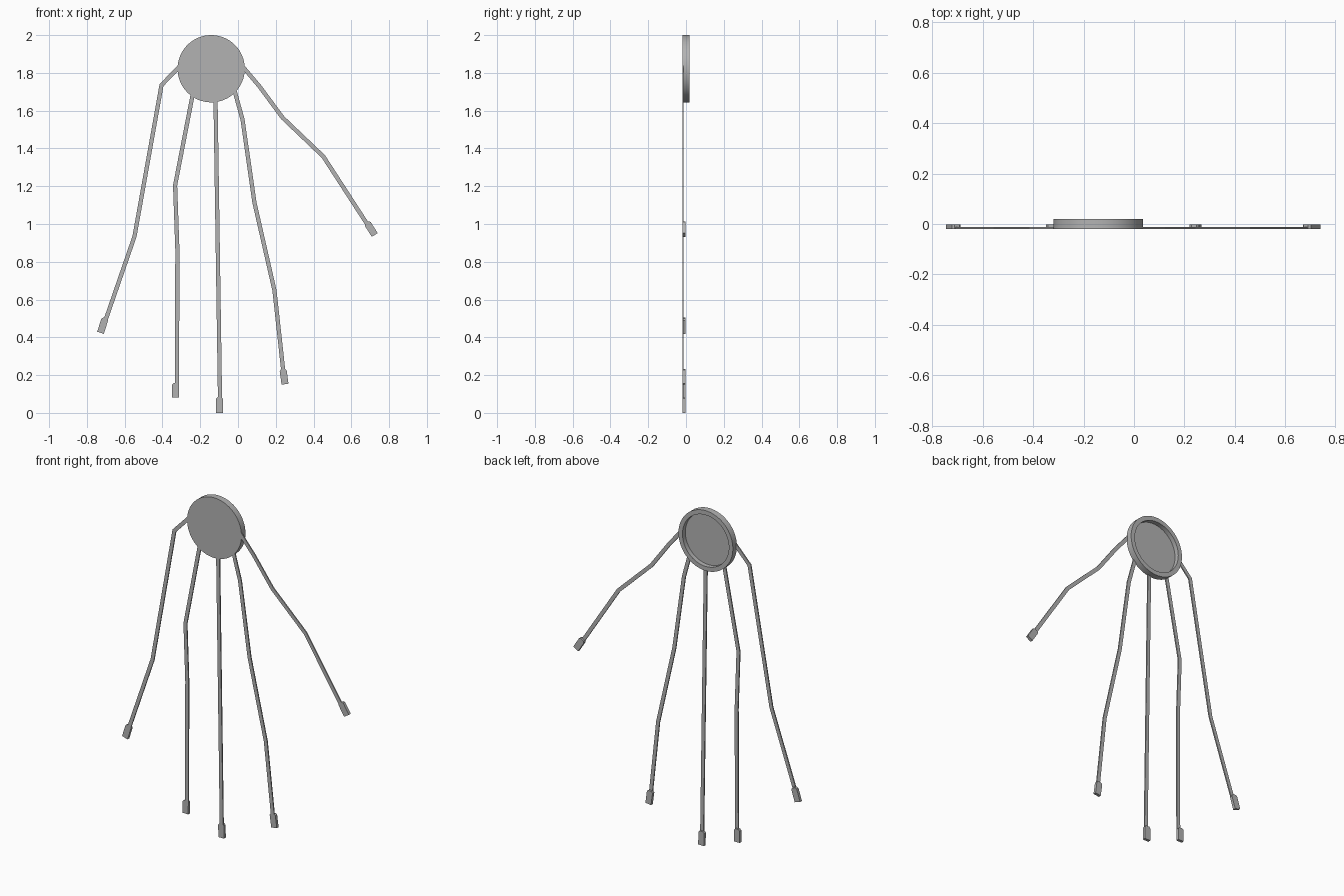
import bpy
import bmesh
import math
from mathutils import Vector

cube = bpy.data.objects.get("Cube")
if cube:
    bpy.data.objects.remove(cube, do_unlink=True)

grey = bpy.data.materials.new("plain grey")
grey.use_nodes = True
grey.diffuse_color = (0.45, 0.45, 0.45, 1)
grey.node_tree.nodes["Principled BSDF"].inputs["Base Color"].default_value = grey.diffuse_color

FRONT = -0.019    # shared front plane of every part
BACK = 0.019


def finish(name, bm):
    bmesh.ops.recalc_face_normals(bm, faces=bm.faces)
    mesh = bpy.data.meshes.new(name)
    bm.to_mesh(mesh)
    bm.free()
    mesh.materials.append(grey)
    obj = bpy.data.objects.new(name, mesh)
    bpy.context.collection.objects.link(obj)
    return obj


def plate(name, outline, depth):
    """Extrude an outline of (x, z) points backwards from the front plane."""
    bm = bmesh.new()
    face = bm.faces.new([bm.verts.new((p[0], FRONT, p[1])) for p in outline])
    geom = bmesh.ops.extrude_face_region(bm, geom=[face], use_keep_orig=True)["geom"]
    moved = [v for v in geom if isinstance(v, bmesh.types.BMVert)]
    bmesh.ops.translate(bm, verts=moved, vec=(0, depth, 0))
    return finish(name, bm)


def strand(name, path, width=0.022, depth=0.007):
    """Flat ribbon with mitred bends along a path."""
    pts = [Vector(p) for p in path]
    left, right = [], []
    for i, p in enumerate(pts):
        a = (p - pts[max(i - 1, 0)]).normalized()
        b = (pts[min(i + 1, len(pts) - 1)] - p).normalized()
        t = (a + b).normalized()
        side = Vector((-t.y, t.x))
        seg = b if b.length else a
        half = width / 2 / max(abs(t.dot(seg)), 0.5)
        left.append(p + side * half)
        right.append(p - side * half)
    plate(name, left + right[::-1], depth)


def tip(name, start, end, width=0.037, depth=0.017, cut=0.008):
    """Block with clipped upper corners at the end of a strand."""
    a, b = Vector(start), Vector(end)
    t = (b - a).normalized()
    n = Vector((-t.y, t.x)) * (width / 2)
    m = n * (1 - 2 * cut / width)
    plate(name, [a + m, a + n + t * cut, b + n, b - n, a - n + t * cut, a - m], depth)


# Round dish: closed front, raised rim and recessed back
profile = [(0, FRONT), (0.178, FRONT), (0.178, BACK), (0.152, BACK),
           (0.152, -0.008), (0, -0.008)]
bm = bmesh.new()
verts = [bm.verts.new((r, y, 0)) for r, y in profile]
edges = [bm.edges.new(pair) for pair in zip(verts, verts[1:])]
bmesh.ops.spin(bm, geom=verts + edges, cent=(0, 0, 0), axis=(0, 1, 0),
               angle=math.tau, steps=64, use_duplicate=False)
bmesh.ops.remove_doubles(bm, verts=bm.verts, dist=0.0001)
dish = finish("dish", bm)
dish.location = (-0.142, 0, 1.822)
bpy.context.view_layer.objects.active = dish
dish.select_set(True)
bpy.ops.object.shade_smooth_by_angle(angle=math.radians(30))

# Hanging strands, each with the (start, end) of its tip
strands = {
    "far_right": ([(-0.31, 1.834), (-0.405, 1.735), (-0.548, 0.934), (-0.705, 0.48)],
                  [(-0.703, 0.502), (-0.728, 0.424)]),
    "right": ([(-0.238, 1.695), (-0.333, 1.204), (-0.321, 0.865), (-0.323, 0.13)],
              [(-0.331, 0.158), (-0.331, 0.081)]),
    "middle": ([(-0.119, 1.66), (-0.095, 0.06)],
               [(-0.098, 0.083), (-0.097, 0.0)]),
    "left": ([(-0.018, 1.705), (0.024, 1.553), (0.087, 1.114), (0.193, 0.648), (0.241, 0.21)],
             [(0.238, 0.232), (0.249, 0.152)]),
    "far_left": ([(0.026, 1.832), (0.114, 1.728), (0.236, 1.563), (0.452, 1.357), (0.69, 0.99)],
                 [(0.682, 1.008), (0.724, 0.942)]),
}
for side, (path, block) in strands.items():
    strand(side + "_strand", path)
    tip(side + "_tip", *block)
